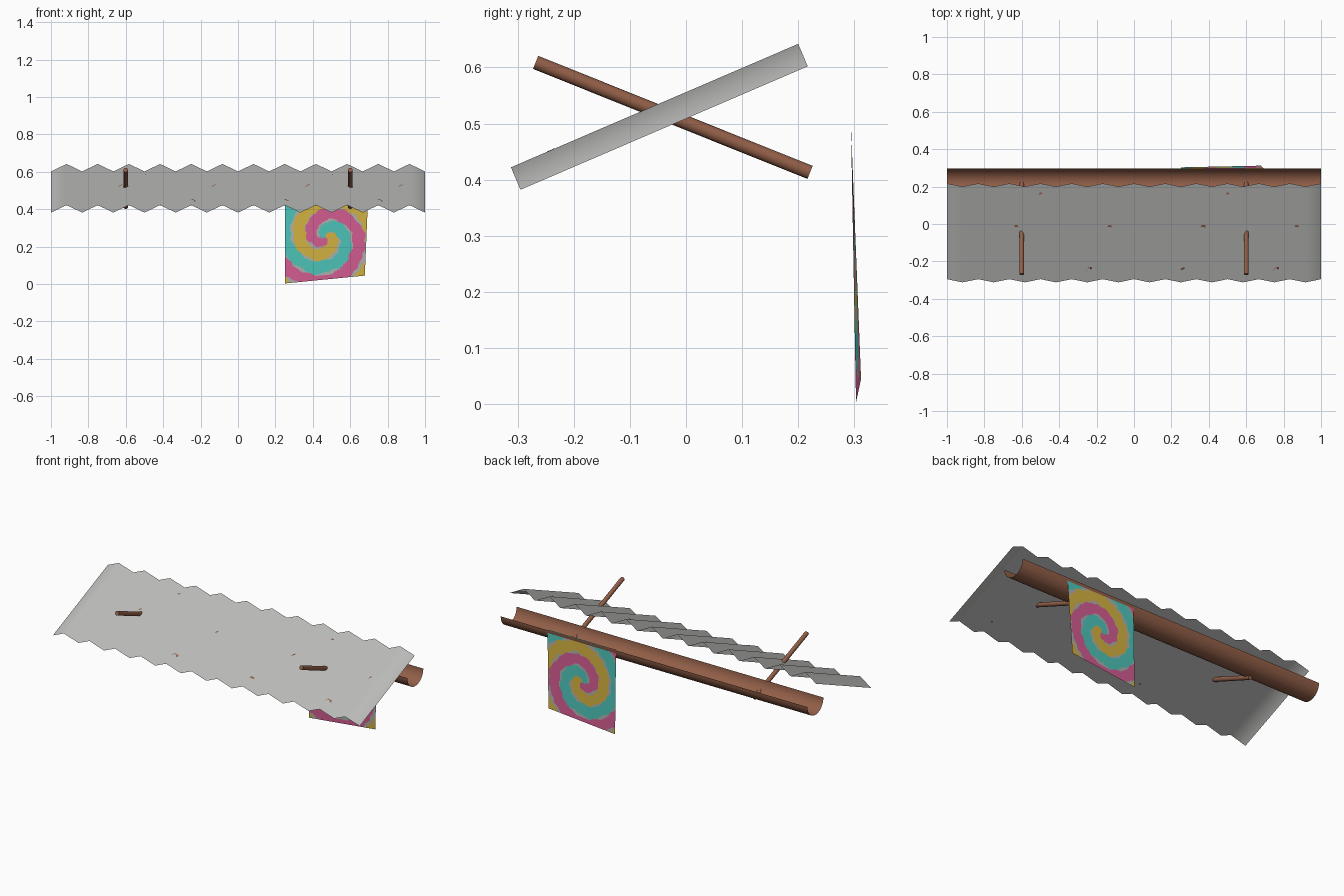
import bpy, math
from mathutils import Vector

if "Cube" in bpy.data.objects:
    bpy.data.objects.remove(bpy.data.objects["Cube"])


def material(name, rgb):
    m = bpy.data.materials.new(name)
    m.diffuse_color = (*rgb, 1)
    m.use_nodes = True
    m.node_tree.nodes["Principled BSDF"].inputs["Base Color"].default_value = m.diffuse_color
    return m


GREY = material("galvanised_grey", (0.50, 0.50, 0.49))
RUST = material("rust_brown", (0.29, 0.115, 0.065))
PINK = material("cloth_pink", (0.66, 0.11, 0.29))
YELLOW = material("cloth_yellow", (0.66, 0.45, 0.053))
TEAL = material("cloth_teal", (0.075, 0.56, 0.49))
PALE = material("cloth_grey", (0.42, 0.44, 0.42))


def make(name, verts, faces, mats, smooth=True):
    me = bpy.data.meshes.new(name)
    me.from_pydata([tuple(v) for v in verts], [], faces)
    for m in mats:
        me.materials.append(m)
    for p in me.polygons:
        p.use_smooth = smooth
    ob = bpy.data.objects.new(name, me)
    bpy.context.collection.objects.link(ob)
    return ob


def grid_faces(nu, nv):
    """Quads for a grid of (nu+1) x (nv+1) points, v running fastest."""
    w = nv + 1
    return [(i * w + j, (i + 1) * w + j, (i + 1) * w + j + 1, i * w + j + 1)
            for i in range(nu) for j in range(nv)]


# Corrugated roof sheet: zigzag across x, sloping up to the back
WAVES = 12
FRONT, BACK = Vector((0, -0.295, 0.382)), Vector((0, 0.217, 0.602))
RIDGE = Vector((0, -0.017, 0.04))


def sheet_point(x, t):
    phase = ((x + 1) / 2 * WAVES) % 1
    p = FRONT.lerp(BACK, t) + RIDGE * (1 - abs(2 * phase - 1))
    p.x = x
    return p


n = WAVES * 2
verts = [sheet_point(-1 + 2 * i / n, j) for i in range(n + 1) for j in (0, 1)]
make("roof_sheet", verts, grid_faces(n, 1), [GREY])

# Small rust specks lying on the sheet
spots = [(-.63, .57, .012), (-.13, .57, .012), (.37, .57, .014), (.87, .57, .012),
         (-.24, .14, .016), (.26, .14, .012), (.76, .14, .016), (-.5, .9, .01), (.5, .9, .01)]
verts, faces = [], []
up = RIDGE.normalized() * 0.002
for x, t, s in spots:
    k = len(verts)
    verts += [sheet_point(x + a * s, t + b * s) + up
              for a, b in ((-1, -1), (1, -.6), (.8, 1), (-.5, .7))]
    faces.append((k, k + 1, k + 2, k + 3))
make("rust_specks", verts, faces, [RUST], False)

# Support rods piercing the sheet and ending in the gutter
a, b = Vector((0, -0.268, 0.609)), Vector((0, 0.221, 0.413))
for side, x in (("left", -0.6), ("right", 0.6)):
    bpy.ops.mesh.primitive_cylinder_add(vertices=16, radius=0.0125, depth=(b - a).length,
                                        location=(a + b) / 2 + Vector((x, 0, 0)))
    rod = bpy.context.object
    rod.name = "support_rod_" + side
    rod.rotation_euler = (b - a).to_track_quat('Z', 'Y').to_euler()
    rod.data.materials.append(RUST)
    bpy.ops.object.shade_smooth_by_angle()

# Half-pipe gutter, open at the top
SEG, R = 20, 0.074
verts = [(x, 0.223 + R * math.cos(t), 0.495 - R * math.sin(t))
         for x in (-1, 1) for t in [math.pi * k / SEG for k in range(SEG + 1)]]
make("gutter", verts, grid_faces(1, SEG), [RUST])

# Hanging cloth with a three-armed spiral
N = 80
TL, TR = Vector((.25, .294, .497)), Vector((.697, .294, .497))
BL, BR = Vector((.25, .303, .003)), Vector((.678, .312, .045))
verts = [BL.lerp(BR, i / N).lerp(TL.lerp(TR, i / N), j / N)
         for i in range(N + 1) for j in range(N + 1)]
cloth = make("spiral_cloth", verts, grid_faces(N, N), [PINK, YELLOW, TEAL, PALE])
for p in cloth.data.polygons:
    dx, dz = p.center.x - 0.467, p.center.z - 0.25
    r = math.hypot(dx, dz)
    turn = ((math.pi - math.atan2(dz, dx)) / (2 * math.pi)) % 1   # clockwise from the left
    wobble = 0.07 * math.sin(70 * dx + 2) * math.sin(85 * dz)
    arm = (r / 0.225 - turn) * 3 - 0.86 + wobble
    edge = abs(arm - round(arm))
    ragged = 0.44 + 0.06 * math.sin(41 * dx - 23 * dz)
    p.material_index = 3 if edge > ragged and r > 0.03 else round(arm) % 3
